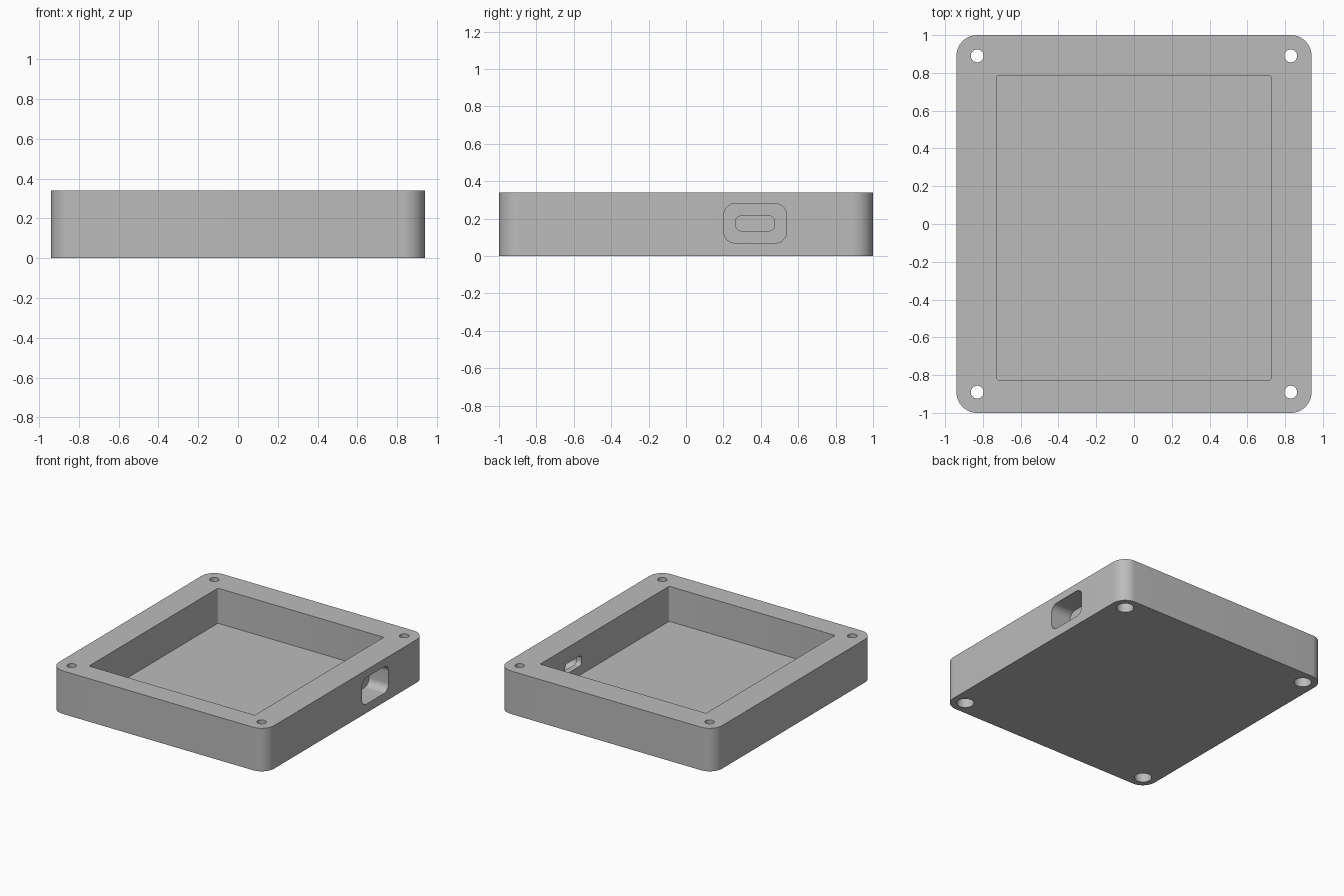
import bpy, bmesh, math
from mathutils import Matrix, Vector

cube = bpy.data.objects.get("Cube")
if cube:
    bpy.data.objects.remove(cube, do_unlink=True)

grey = bpy.data.materials.new("plain_grey")
grey.use_nodes = True
colour = (0.5, 0.5, 0.5, 1)
grey.diffuse_color = colour
grey.node_tree.nodes["Principled BSDF"].inputs["Base Color"].default_value = colour


def rounded_prism(name, width, depth, radius, z0, z1, steps=12, matrix=Matrix()):
    """Rounded rectangle in local xy, extruded along local z."""
    bm = bmesh.new()
    points = []
    for corner, (sx, sy) in enumerate([(1, 1), (-1, 1), (-1, -1), (1, -1)]):
        for i in range(steps + 1):
            a = math.pi / 2 * (corner + i / steps)
            points.append((sx * (width / 2 - radius) + radius * math.cos(a),
                           sy * (depth / 2 - radius) + radius * math.sin(a), z0))
    face = bm.faces.new([bm.verts.new(p) for p in points])
    new = bmesh.ops.extrude_face_region(bm, geom=[face])["geom"]
    bmesh.ops.translate(bm, vec=(0, 0, z1 - z0),
                        verts=[v for v in new if isinstance(v, bmesh.types.BMVert)])
    bmesh.ops.remove_doubles(bm, verts=bm.verts, dist=1e-5)
    bmesh.ops.recalc_face_normals(bm, faces=bm.faces)
    bm.transform(matrix)
    return to_object(name, bm)


def cylinder(name, x, y, radius, z0, z1):
    bm = bmesh.new()
    bmesh.ops.create_cone(bm, cap_ends=True, segments=48, radius1=radius, radius2=radius,
                          depth=z1 - z0, matrix=Matrix.Translation((x, y, (z0 + z1) / 2)))
    return to_object(name, bm)


def to_object(name, bm):
    mesh = bpy.data.meshes.new(name)
    bm.to_mesh(mesh)
    bm.free()
    mesh.materials.append(grey)
    obj = bpy.data.objects.new(name, mesh)
    bpy.context.collection.objects.link(obj)
    return obj


HEIGHT, WIDTH, LENGTH = 0.34, 1.88, 2.0
tray = rounded_prism("enclosure_tray", WIDTH, LENGTH, 0.11, 0, HEIGHT, 16)

# Open pocket, set slightly towards the front
cutters = [rounded_prism("pocket_cutter", 1.45, 1.61, 0.008, 0.063, HEIGHT + 0.1, 4,
                         Matrix.Translation((0, -0.02, 0)))]

# Connector port in the +x wall: local x runs along y, local y along z, local z along x
port = Matrix.Translation((0, 0.37, 0.175)) @ Matrix(
    ((0, 0, 1, 0), (1, 0, 0, 0), (0, 1, 0, 0), (0, 0, 0, 1)))
cutters.append(rounded_prism("port_recess_cutter", 0.335, 0.21, 0.06,
                             WIDTH / 2 - 0.17, WIDTH / 2 + 0.1, matrix=port))
cutters.append(rounded_prism("port_slot_cutter", 0.208, 0.08, 0.03,
                             0.6, WIDTH / 2, matrix=port))

# Screw holes with wider recesses underneath
for sx in (-1, 1):
    for sy in (-1, 1):
        x, y = sx * 0.83, sy * 0.89
        cutters.append(cylinder("screw_hole_cutter", x, y, 0.034, -0.1, HEIGHT + 0.1))
        cutters.append(cylinder("screw_head_cutter", x, y, 0.062, -0.1, 0.1))

bpy.context.view_layer.objects.active = tray
tray.select_set(True)
for cutter in cutters:
    cut = tray.modifiers.new(cutter.name, "BOOLEAN")
    cut.operation, cut.solver, cut.object = "DIFFERENCE", "EXACT", cutter
    bpy.ops.object.modifier_apply(modifier=cut.name)
    bpy.data.objects.remove(cutter, do_unlink=True)

bpy.ops.object.select_all(action="DESELECT")
tray.select_set(True)
bpy.ops.object.shade_smooth_by_angle(angle=math.radians(30))
